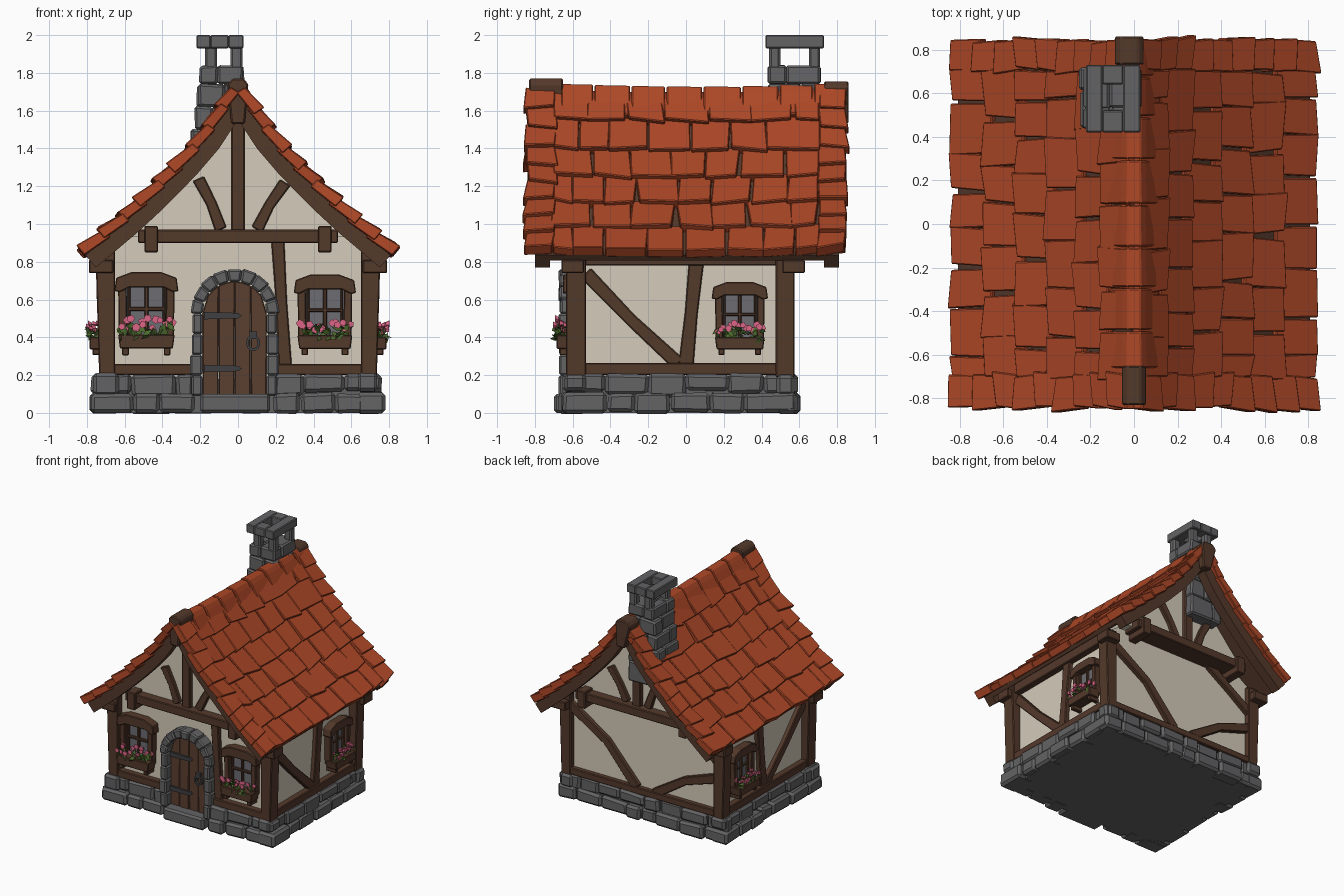
import bpy, bmesh, math, random
from mathutils import Vector

if "Cube" in bpy.data.objects:
    bpy.data.objects.remove(bpy.data.objects["Cube"])
random.seed(4)
rnd = random.uniform

COLOURS = {'roof_red': (.42, .064, .02), 'plaster': (.66, .60, .49), 'wood': (.088, .041, .024),
           'door_wood': (.105, .05, .03), 'stone': (.125, .125, .13), 'glass': (.15, .15, .17),
           'iron': (.05, .05, .055), 'leaf': (.07, .14, .025), 'pink': (.72, .13, .24)}
MATS = {}
for n, c in COLOURS.items():
    MATS[n] = bpy.data.materials.new(n)
    MATS[n].diffuse_color = (*c, 1)

PARTS = {}   # part name -> (bmesh, material, bevel)

def part(name, mat, bevel=0):
    if name not in PARTS:
        PARTS[name] = (bmesh.new(), mat, bevel)
    return PARTS[name][0]

def loft(bm, a, b):
    """Closed solid between two loops of equal length."""
    va, vb = [bm.verts.new(p) for p in a], [bm.verts.new(p) for p in b]
    n = len(a)
    bm.faces.new(va)
    bm.faces.new(vb[::-1])
    for i in range(n):
        bm.faces.new((va[i], vb[i], vb[(i + 1) % n], va[(i + 1) % n]))

# Wall frames: (along, height, outward) -> world
def front(u, z, o): return (u, -.58 - o, z)
def back(u, z, o): return (u, .53 + o, z)
def right(u, z, o): return (.68 + o, u, z)
def left(u, z, o): return (-.68 - o, u, z)
def section(u, z, o): return (u, o, z)

def prism(bm, f, pts, o0, o1, jit=0):
    pts = [(u + rnd(-jit, jit), z + rnd(-jit, jit)) for u, z in pts]
    loft(bm, [f(u, z, o0) for u, z in pts], [f(u, z, o1) for u, z in pts])

def rect(bm, f, u0, u1, z0, z1, o0, o1, jit=0):
    prism(bm, f, [(u0, z0), (u1, z0), (u1, z1), (u0, z1)], o0, o1, jit)

def beam(bm, f, p, q, w, o1=.035, o0=-.03, bow=0):
    """Timber from p to q on a wall, optionally bowed."""
    p, q = Vector(p), Vector(q)
    d = (q - p).normalized()
    n = Vector((-d.y, d.x))
    m = (p + q) / 2 + n * bow
    h = n * w / 2
    prism(bm, f, [p - h, m - h * .85, q - h, q + h, m + h * .85, p + h], o0, o1)

# Plaster walls and jettied gables
bm = part('plaster_walls', 'plaster')
prism(bm, section, [(-.68, .1), (.68, .1), (.68, .88), (.5, 1.0), (-.5, 1.0), (-.68, .88)], -.58, .53)
half = [(.58, .93), (.33, 1.21), (.2, 1.36), (.1, 1.52)]
prism(part('gable_walls', 'plaster'), section,
      half + [(0, 1.64)] + [(-x, z) for x, z in half[::-1]], -.64, .61)

# Stone footing
bm = part('footing_core', 'stone')
rect(bm, section, -.71, .71, 0, .18, -.6, .55)
st = part('footing_stones', 'stone', .018)

def stones(f, u0, u1, out):
    for r, (z0, z1) in enumerate([(0, .105), (.1, .205)]):
        u = u0
        while u < u1 - .01:
            w = rnd(.13, .24)
            if u1 - u - w < .1: w = u1 - u
            rect(st, f, u, u + w, z0 + (r and rnd(-.02, .02)), z1, -.05, out + rnd(-.015, .012) - .02 * r, .006)
            u += w
stones(front, -.78, -.23, .085)
stones(front, .19, .76, .085)
stones(back, -.77, .76, .065)
stones(right, -.655, .59, .09)
stones(left, -.655, .59, .095)
rect(part('door_step', 'stone', .015), front, -.2, .17, 0, .1, -.02, .12)

# Timber frame
wd = part('timber_frame', 'wood', .006)
for sx in (-1, 1):
    for y0, y1 in ((-.635, -.53), (.475, .575)):   # corner posts, wider at the top
        loft(wd, [(sx * x, y, .19) for x, y in ((.65, y0), (.735, y0), (.735, y1), (.65, y1))],
             [(sx * x, y, .86) for x, y in ((.65, y0), (.755, y0), (.755, y1), (.65, y1))])
    for y in (-.6, .57):                           # wall plate ends
        rect(wd, section, sx * .66, sx * .79, .74, .81, y - .06, y + .06)
for f in (right, left):
    rect(wd, f, -.55, .5, .2, .265, -.03, .05)
    rect(wd, f, -.6, .55, .78, .87, -.03, .05)
    beam(wd, f, (.055, .8), (0, .25), .08)
    beam(wd, f, (-.53, .74), (-.04, .26), .075, bow=-.01)
rect(wd, front, -.67, -.24, .2, .26, -.03, .05)
rect(wd, front, .2, .67, .2, .26, -.03, .05)
beam(wd, front, (.21, .92), (.25, .25), .07)
rect(wd, back, -.67, .67, .2, .255, -.03, .04)
beam(wd, back, (.69, .78), (.06, .24), .075, bow=-.06)
beam(wd, back, (-.1, .24), (-.69, .52), .075, bow=-.04)
beam(wd, back, (-.28, .92), (-.69, .64), .07)
for f, g in ((front, .06), (back, .08)):           # gable timbers
    rect(wd, f, -.53, .53, .9, .97, -.02, g + .075)
    rect(wd, f, -.036, .036, .95, 1.64, g - .03, g + .04)
    beam(wd, f, (-.09, .97), (-.21, 1.24), .065, g + .03, g - .03, bow=-.01)
    beam(wd, f, (.1, .97), (.25, 1.22), .065, g + .03, g - .03, bow=.01)
    for sx in (-1, 1):                             # purlin ends
        rect(wd, f, sx * .46 - .036, sx * .46 + .036, .85, .99, -.05, g + .1)

# Roof: slope profile with offset along the normal
PROF = [(.03, 1.70), (.13, 1.545), (.2, 1.44), (.33, 1.295), (.46, 1.165), (.6, 1.035), (.82, .85)]
PV = [Vector(p) for p in PROF]
LEN = sum((b - a).length for a, b in zip(PV, PV[1:]))

def slope(s, off):
    for i, (a, b) in enumerate(zip(PV, PV[1:])):
        l = (b - a).length
        if s <= l or i == len(PV) - 2:
            d = (b - a) / l
            return a + d * s + Vector((-d.y, d.x)) * off
        s -= l

def strip(bm, sx, o0, o1, y0, y1):
    ss = [LEN * i / 8 for i in range(9)]
    for a, b in zip(ss, ss[1:]):
        q = [slope(a, o0), slope(b, o0), slope(b, o1), slope(a, o1)]
        loft(bm, [(sx * p.x, y0, p.y) for p in q], [(sx * p.x, y1, p.y) for p in q])

deck, barge = part('roof_deck', 'wood'), part('bargeboards', 'wood')
tl = part('roof_tiles', 'roof_red', .005)

def tile(sx, s0, s1, y0, y1, lift):
    """One tilted tile with uneven corners."""
    j = lambda: rnd(-.008, .008)
    t, k = rnd(.0, .012), rnd(-.015, .015)
    top, bot = [], []
    for s, y, up in ((s0, y0 + j(), 0), (s0, y1 + j(), 0), (s1 + k + j(), y1 + k + j(), 1), (s1 - k + j(), y0 + k + j(), 1)):
        for lst, o in ((top, .022 * up + lift + t * up), (bot, -.045 + .015 * up)):
            p = slope(s, o)
            lst.append((sx * p.x, y, p.y + .02 * (y / .85) ** 2))
    loft(tl, top, bot)

for sx in (-1, 1):
    strip(deck, sx, -.055, -.02, -.8, .8)
    for y0, y1 in ((-.8, -.72), (.73, .81)):
        strip(barge, sx, -.105, -.02, y0, y1)
    rows = 6
    h = (LEN + .01) / rows
    for r in range(rows):
        y = -.71
        first = True
        while y < .69:
            w = rnd(.16, .24) * (.6 if first and r % 2 else 1)
            first = False
            if .71 - y - w < .1: w = .71 - y
            tile(sx, max(0, r * h - .03), (r + 1) * h, y, y + w - .006, 0)
            y += w
    for y0, y1 in ((-.845, -.69), (.7, .845)):     # short edge tiles
        for r in range(9):
            g = (LEN + .01) / 9
            tile(sx, max(0, r * g - .03), (r + 1) * g, y0, y1, .008)

# Ridge caps and ridge beam ends
cap = part('ridge_caps', 'roof_red', .006)
CAP = [(.12, 1.575), (.055, 1.69), (.03, 1.725), (-.03, 1.725), (-.055, 1.69), (-.12, 1.575), (-.09, 1.55), (0, 1.66), (.09, 1.55)]
y = -.66
while y < .8:
    w = min(rnd(.17, .24), .85 - y)
    dz = .02 * (y / .85) ** 2
    a, b = rnd(.97, 1.1), rnd(.9, 1)
    loft(cap, [(x * a, y, z + dz + .004) for x, z in CAP], [(x * b, y + w - .008, z + dz) for x, z in CAP])
    y += w
rb = part('ridge_beam_ends', 'wood', .008)
prism(rb, section, [(-.036, 1.53), (.036, 1.53), (.055, 1.74), (.03, 1.77), (-.03, 1.77), (-.055, 1.74)], -.83, -.65)
prism(rb, section, [(-.04, 1.53), (.035, 1.53), (.045, 1.73), (.02, 1.755), (-.06, 1.755), (-.09, 1.72)], .73, .86)

# Chimney: rows of blocks, four pillars and a hollow cap
ch = part('chimney_stack', 'stone', .012)
zs = [1.2, 1.36, 1.5, 1.62, 1.74, 1.84]
for i, (z0, z1) in enumerate(zip(zs, zs[1:])):
    x0, x1 = -.2 - .055 * max(0, (1.7 - z0) / .4), .03
    xm, ym = x0 + (.09, .14)[i % 2], (.53, .61)[i % 2]
    for a, b in ((x0, xm), (xm, x1)):
        for c, d in ((.435, ym), (ym, .715)):
            rect(ch, section, a + rnd(-.008, .006), b, z0, z1, c + rnd(-.005, .005), d + rnd(-.005, .005), .006)
for a, b in ((-.175, -.11), (-.04, .025)):
    for c, d in ((.44, .5), (.65, .71)):
        rect(ch, section, a, b, 1.82, 1.94, c, d)
cc = part('chimney_cap', 'stone', .006)
for a, b, c, d in ((-.22, -.145, .42, .73), (-.05, .03, .42, .73), (-.145, -.05, .42, .52), (-.145, -.05, .64, .73)):
    rect(cc, section, a, b, 1.93, 2.0, c, d)

# Door planks, stone arch and ironwork
dc, rz, rin = -.018, .525, .17
dr = part('door', 'door_wood', .004)
for i in range(4):
    us = [-rin + rin / 2 * (i + k / 3) for k in range(4)]
    prism(dr, front, [(dc + us[0] + .002, .09), (dc + us[3] - .002, .09)] +
          [(dc + u, rz + math.sqrt(max(0, rin ** 2 - u * u))) for u in us[::-1]], -.02, .03 + .004 * (i % 2))
ar = part('door_arch', 'stone', .01)
for sx in (-1, 1):
    for k in range(4):
        a, b = .09 + k * .109, .09 + (k + 1) * .109
        rect(ar, front, dc + sx * rin, dc + sx * (.232 + rnd(-.01, .012)), a, b, -.02, .09 + rnd(-.008, .008))
for k in range(9):
    a, b = math.pi * k / 9, math.pi * (k + 1) / 9
    ro = .238 + rnd(-.008, .008)
    prism(ar, front, [(dc + r * math.cos(t), rz + r * math.sin(t)) for r, t in ((rin, a), (ro, a), (ro, b), (rin, b))],
          -.02, .09 + rnd(-.008, .008))
ir = part('door_iron', 'iron')
for z in (.515, .235):
    prism(ir, front, [(-.18, z - .02), (0, z - .014), (.02, z), (0, z + .014), (-.18, z + .02)], .02, .045)
for k in range(10):                                # ring handle
    a, b = math.tau * k / 10, math.tau * (k + 1) / 10
    prism(ir, front, [(.08 + r * math.cos(t), .37 + r * 1.15 * math.sin(t)) for r, t in ((.024, a), (.038, a), (.038, b), (.024, b))], .035, .055)
rect(ir, front, .06, .1, .39, .43, .02, .06)

# Windows with flower boxes
def window(f, uc, s, dz):
    wf, gl = part('window_frames', 'wood', .005), part('window_glass', 'glass')
    P = lambda pts: [(uc + u * s, .31 + (z - .31) * s + dz) for u, z in pts]
    R = lambda bm, a, b, c, d, o0, o1: prism(bm, f, P([(a, c), (b, c), (b, d), (a, d)]), o0, o1)
    R(gl, -.11, .11, .4, .67, -.01, .012)
    for sx in (-1, 1):
        prism(wf, f, P([(sx * .1, .38), (sx * .145, .38), (sx * .15, .68), (sx * .105, .68)]), -.02, .055)
        prism(wf, f, P([(sx * .085, .4), (sx * .1, .4), (sx * .1, .67), (sx * .085, .67)]), 0, .03)
        R(wf, sx * .11 - .018, sx * .11 + .018, .305, .345, 0, .09)
    R(wf, -.011, .011, .4, .67, 0, .03)
    R(wf, -.1, .1, .54, .56, 0, .03)
    prism(wf, f, P([(-.17, .645), (-.14, .64), (-.09, .665), (.09, .665), (.14, .64), (.17, .645),
                    (.16, .715), (.08, .745), (-.08, .745), (-.16, .715)]), -.02, .07)
    R(wf, -.14, .14, .37, .4, -.02, .06)
    prism(part('flower_boxes', 'wood', .005), f, P([(-.14, .34), (.14, .34), (.15, .415), (-.15, .415)]), .01, .105)
    lf, fl = part('leaves', 'leaf'), part('flowers', 'pink')
    for k in range(42):                            # pointed leaves
        c = Vector((rnd(-.145, .145), rnd(.395, .465), rnd(.03, .115)))
        d = Vector((rnd(-1, 1), rnd(-1, .6), rnd(-.2, 1))).normalized() * .032
        e = d.cross(Vector((rnd(-1, 1), rnd(-1, 1), 1))).normalized() * .016
        vs = [lf.verts.new(f(*P([(p.x, p.y)])[0], p.z)) for p in (c - d, c + e, c + d, c - e)]
        lf.faces.new(vs)
    for k in range(14):                            # blossoms: five-sided cups
        u, z, o = -.135 + .27 * k / 13 + rnd(-.01, .01), rnd(.435, .495), rnd(.04, .115)
        r, a0 = rnd(.017, .025), rnd(0, 6)
        ring = [(math.cos(a0 + math.tau * i / 5), math.sin(a0 + math.tau * i / 5)) for i in range(5)]
        lo = [f(*P([(u + r * .6 * x, z + r * .6 * y)])[0], o - .012) for x, y in ring]
        hi = [f(*P([(u + r * x, z + .006 + r * y)])[0], o + .01) for x, y in ring]
        loft(fl, lo, hi)
window(front, -.485, 1, 0)
window(front, .46, .97, 0)
window(right, .285, .88, 0)
window(left, .285, .88, 0)

# Turn every collected part into an object
for name, (bm, mat, bev) in PARTS.items():
    bmesh.ops.recalc_face_normals(bm, faces=bm.faces)
    me = bpy.data.meshes.new(name)
    bm.to_mesh(me)
    bm.free()
    me.materials.append(MATS[mat])
    ob = bpy.data.objects.new(name, me)
    bpy.context.collection.objects.link(ob)
    if bev:
        m = ob.modifiers.new('bevel', 'BEVEL')
        m.width, m.segments = bev, 1

for m in bpy.data.materials:
    if m.users and not m.is_grease_pencil:
        m.use_nodes = True
        m.node_tree.nodes["Principled BSDF"].inputs["Base Color"].default_value = m.diffuse_color
